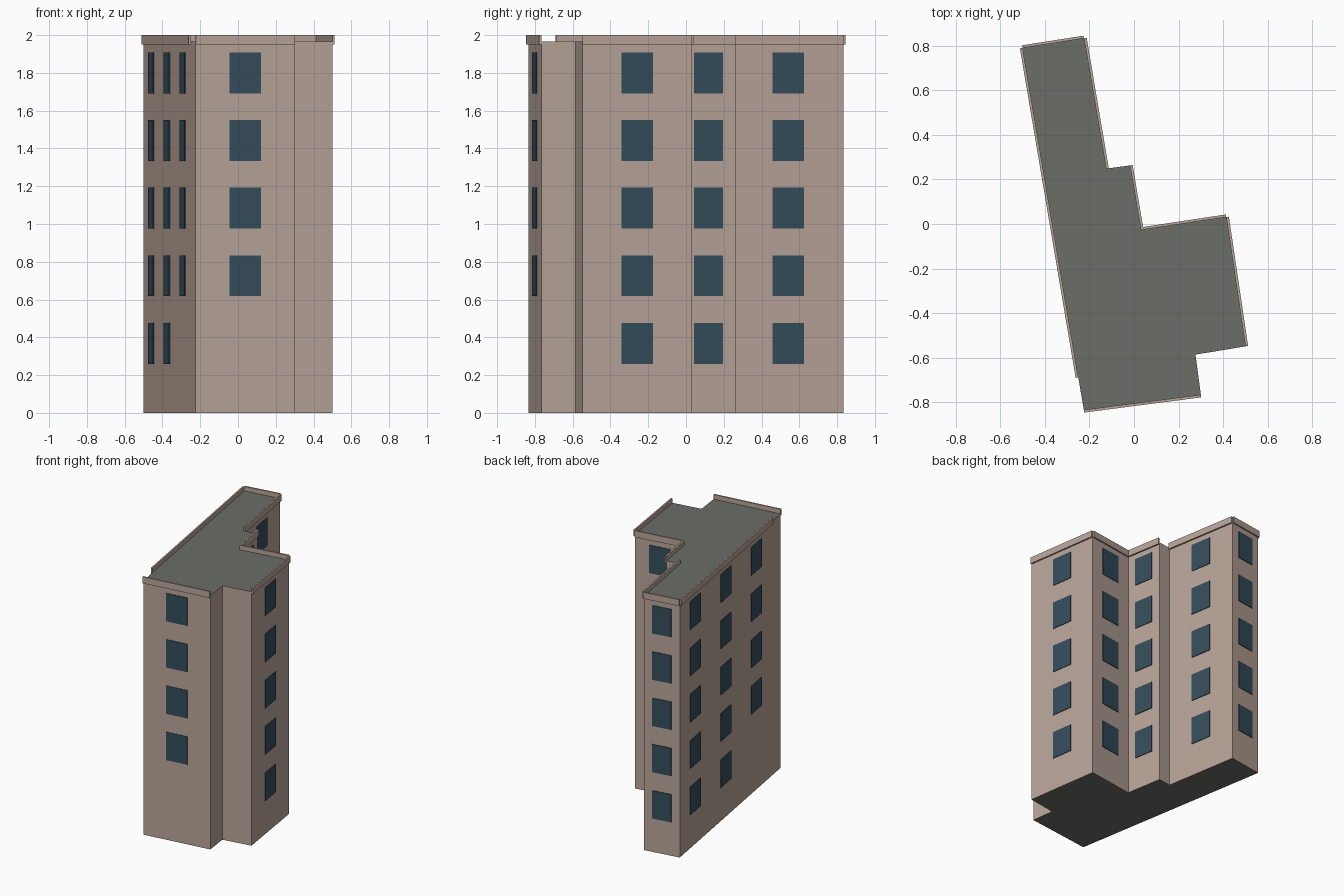
import bpy, bmesh
from mathutils import Vector

if "Cube" in bpy.data.objects:
    bpy.data.objects.remove(bpy.data.objects["Cube"])

ROOF_Z = 1.965


def material(name, rgb):
    m = bpy.data.materials.new(name)
    m.diffuse_color = (*rgb, 1)
    m.use_nodes = True
    m.node_tree.nodes["Principled BSDF"].inputs["Base Color"].default_value = m.diffuse_color
    return m


WALL = material("wall_tan", (0.48, 0.375, 0.32))
ROOF = material("roof_grey", (0.145, 0.155, 0.135))
GLASS = material("window_blue", (0.035, 0.075, 0.105))

# Footprint corners, clockwise seen from above
A, B, C = Vector((-0.5, 0.79)), Vector((-0.224, 0.833)), Vector((-0.125, 0.248))
D, E, F = Vector((-0.018, 0.263)), Vector((0.031, -0.027)), Vector((0.414, 0.031))
G, H, I = Vector((0.5, -0.549)), Vector((0.276, -0.586)), Vector((0.3, -0.766))
J, K = Vector((-0.225, -0.834)), Vector((-0.25, -0.688))
FOOTPRINT = [A, B, C, D, E, F, G, H, I, J, K]


def finish(name, bm, *mats):
    bmesh.ops.recalc_face_normals(bm, faces=bm.faces)
    me = bpy.data.meshes.new(name)
    bm.to_mesh(me)
    bm.free()
    for m in mats:
        me.materials.append(m)
    ob = bpy.data.objects.new(name, me)
    bpy.context.collection.objects.link(ob)


def prism(bm, pts, z0, z1):
    """Extrude a flat outline from z0 to z1."""
    face = bm.faces.new([bm.verts.new((p.x, p.y, z0)) for p in pts])
    top = bmesh.ops.extrude_face_region(bm, geom=[face], use_keep_orig=True)["geom"]
    verts = [g for g in top if isinstance(g, bmesh.types.BMVert)]
    bmesh.ops.translate(bm, verts=verts, vec=(0, 0, z1 - z0))


def slab(bm, p, q, inner, outer, z0, z1):
    """Box lying along wall line p-q, between two outward offsets."""
    d = (q - p).normalized()
    n = Vector((-d.y, d.x))
    prism(bm, [p + n * inner, p + n * outer, q + n * outer, q + n * inner], z0, z1)


# Building body: tan walls, grey roof and underside
bm = bmesh.new()
prism(bm, FOOTPRINT, 0, ROOF_Z)
bm.normal_update()
for f in bm.faces:
    f.material_index = 1 if abs(f.normal.z) > 0.5 else 0
finish("building_body", bm, WALL, ROOF)

# Parapet strips, only on the walls that carry windows
for name, p, q in [("back_end", A, B), ("back_right", B, C), ("step", D, E), ("wing_back", E, F),
                   ("wing_right", F, G), ("front", I, J), ("left", K, A)]:
    bm = bmesh.new()
    slab(bm, p, q, 0, 0.012, 1.95, 2.0)
    finish("parapet_" + name, bm, WALL)

# Windows: wall, window columns, columns that skip the ground floor
for name, p, q, cols, skip in [
        ("back_end", A, B, 1, ()), ("back_right", B, C, 1, ()), ("step", D, E, 1, ()),
        ("wing_back", E, F, 1, ()), ("wing_right", F, G, 1, ()),
        ("front", I, J, 1, (0,)), ("left", K, A, 3, (0,))]:
    bm = bmesh.new()
    length = (q - p).length
    half = (q - p) / length * min(0.168, 0.53 * length) / 2
    for c in range(cols):
        mid = p.lerp(q, (c + 0.5) / cols)
        for floor in range(5):
            if floor == 0 and c in skip:
                continue
            z = 0.26 + 0.358 * floor
            slab(bm, mid - half, mid + half, -0.005, 0.005, z, z + 0.216)
    finish("windows_" + name, bm, GLASS)
